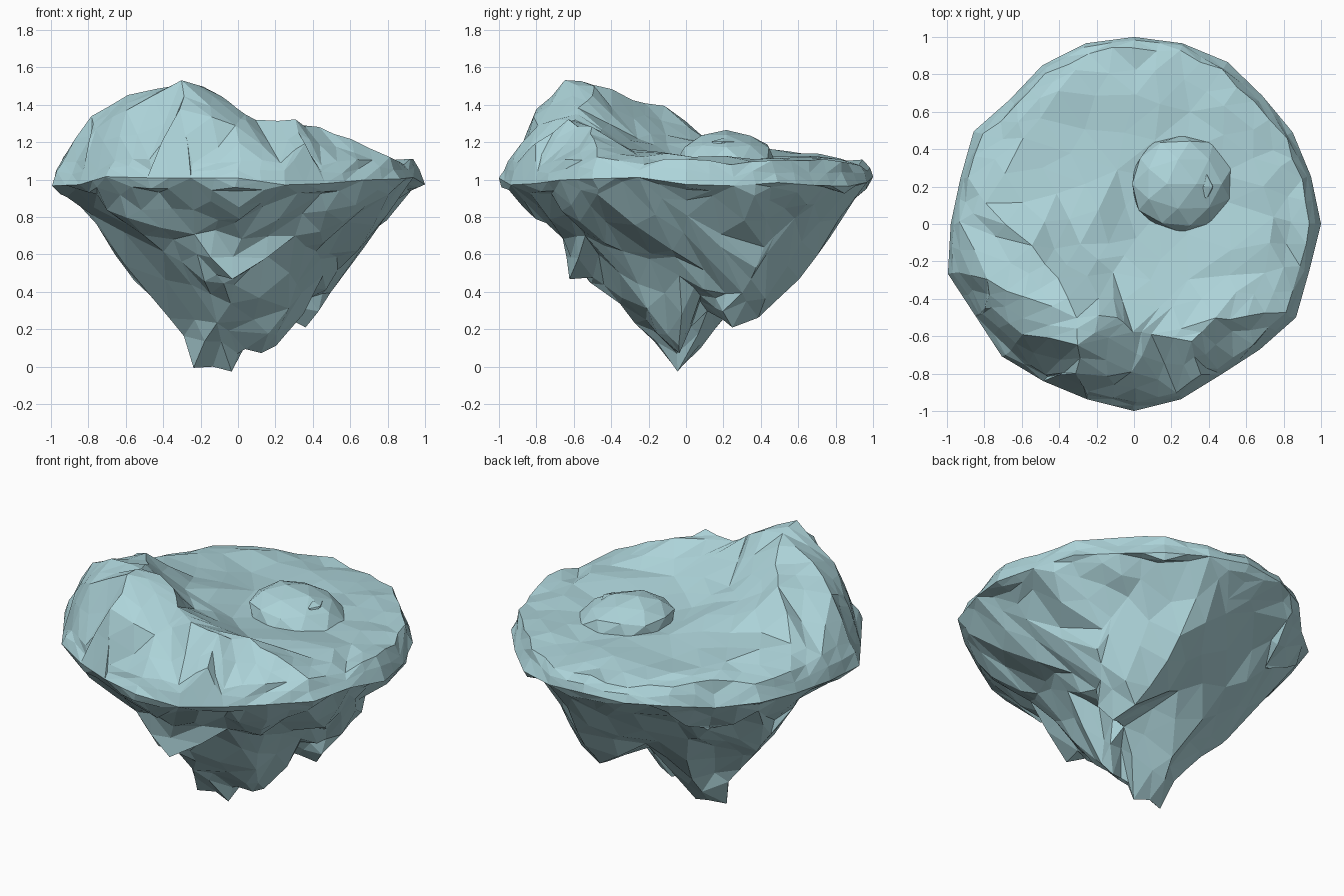
import bpy, bmesh, math, random
from mathutils import Vector, Matrix
from mathutils.geometry import delaunay_2d_cdt

if "Cube" in bpy.data.objects:
    bpy.data.objects.remove(bpy.data.objects["Cube"])

random.seed(4)
mat = bpy.data.materials.new("pale_stone")
mat.diffuse_color = (0.42, 0.66, 0.70, 1)
mat.use_nodes = True
mat.node_tree.nodes["Principled BSDF"].inputs["Base Color"].default_value = mat.diffuse_color

# Outline of the island: radius every 15 degrees
RADII = [1.0, .98, .98, .97, 1.0, 1.0, 1.0, 1.0, .98, .94, .99, .96,
         .98, 1.03, .98, 1.0, .97, .97, 1.0, .97, .93, .95, 1.0, .97]
RIM = [(r * math.cos(i * math.pi / 12), r * math.sin(i * math.pi / 12),
        .99 + random.uniform(-.03, .03)) for i, r in enumerate(RADII)]

# Terrain peaks and hollows of the upper side
TOP = [(-.3, -.5, 1.52), (-.3, -.64, 1.52), (-.1, -.5, 1.46), (0, -.57, 1.39),
       (.1, -.6, 1.33), (.32, -.64, 1.32), (.42, -.5, 1.27), (.6, -.5, 1.21),
       (.7, -.25, 1.14), (-.6, -.4, 1.44), (-.78, -.3, 1.33), (-.6, -.6, 1.37),
       (-.55, -.12, 1.40), (-.3, -.12, 1.25), (-.42, -.3, 1.42), (-.1, -.27, 1.23),
       (0, -.08, 1.14), (.3, -.3, 1.16), (-.8, .1, 1.2), (-.4, .15, 1.19),
       (-.1, .3, 1.12), (-.6, .45, 1.16), (0, .7, 1.12), (-.4, .7, 1.13),
       (.3, .6, 1.11), (.65, .35, 1.11), (.26, .2, 1.10), (.75, .03, 1.12),
       (0, -.8, 1.28), (-.3, -.8, 1.38), (.35, -.8, 1.2), (-.76, -.46, 1.28)]
# Hanging rock lobes of the underside and the grooves between them
UNDER = [(-.22, -.03, .01), (-.05, -.03, 0), (.04, -.06, .09), (.2, -.05, .09),
         (.37, .24, .23), (.3, .5, .33), (.46, .2, .37), (.46, -.02, .5),
         (.17, .12, .32), (.3, .07, .36), (.4, -.35, .60), (.52, .35, .45),
         (.62, -.05, .64), (.6, .42, .62), (.25, .68, .60), (0, .4, .46),
         (-.3, .45, .6), (-.37, -.02, .27), (-.47, .12, .47), (-.61, .1, .49),
         (-.68, .1, .68), (-.12, -.28, .25), (-.2, -.52, .48), (-.02, -.6, .47),
         (0, -.44, .45), (0, -.67, .7), (-.25, -.66, .72), (-.42, -.4, .62),
         (.3, -.52, .7), (.25, -.2, .3), (-.5, .5, .72), (-.13, .14, .21)]


def ring(scale, z, wobble, step=1):
    """Copy of the rim, drawn inwards and set at another height."""
    return [(x * scale, y * scale, z + random.uniform(-wobble, wobble)) for x, y, _ in RIM[::step]]


def finish(bm, name):
    bmesh.ops.recalc_face_normals(bm, faces=bm.faces[:])
    me = bpy.data.meshes.new(name)
    bm.to_mesh(me)
    bm.free()
    me.materials.append(mat)
    ob = bpy.data.objects.new(name, me)
    bpy.context.collection.objects.link(ob)


def facets(bm, points, jitter):
    """Triangulate rim and control points, split once, roughen the inside."""
    pts = RIM + points
    n = len(RIM)
    edges = [(i, (i + 1) % n) for i in range(n)]
    v2, _, faces, orig, _, _ = delaunay_2d_cdt(
        [Vector(p[:2]) for p in pts], edges, [], 1, 1e-5)
    part = bmesh.new()
    vs = [part.verts.new((p.x, p.y, pts[o[0]][2])) for p, o in zip(v2, orig)]
    for f in faces:
        part.faces.new([vs[i] for i in f])
    keep = set(part.verts)
    bmesh.ops.subdivide_edges(part, edges=part.edges[:], cuts=1, use_grid_fill=True)
    for v in part.verts:
        if v not in keep and not v.is_boundary:
            v.co += Vector([random.uniform(-jitter, jitter) for _ in range(3)])
    me = bpy.data.meshes.new("temp")
    part.to_mesh(me)
    part.free()
    bm.from_mesh(me)
    bpy.data.meshes.remove(me)


# Floating island: upper terrain and hanging underside share the rim
bm = bmesh.new()
facets(bm, ring(.95, 1.1, .02) + TOP, .014)
facets(bm, ring(.92, .91, .02, 2) + ring(.81, .79, .04, 3) + UNDER, .027)
bmesh.ops.remove_doubles(bm, verts=bm.verts[:], dist=1e-4)
finish(bm, "floating_island")


def boulder(name, loc, size, jitter, subdiv, lean=0):
    b = bmesh.new()
    bmesh.ops.create_icosphere(b, subdivisions=subdiv, radius=1)
    for v in b.verts:
        v.co *= 1 + random.uniform(-jitter, jitter)
        v.co.x += lean * max(v.co.z, 0)
    b.transform(Matrix.Translation(loc) @ Matrix.Diagonal((*size, 1)))
    finish(b, name)


# Low leaning mound on the plateau with a small stone on it
boulder("mound", (.26, .215, 1.10), (.27, .265, .16), .03, 2, -.3)
boulder("small_stone", (.375, .2, 1.19), (.05, .07, .03), .1, 1)
